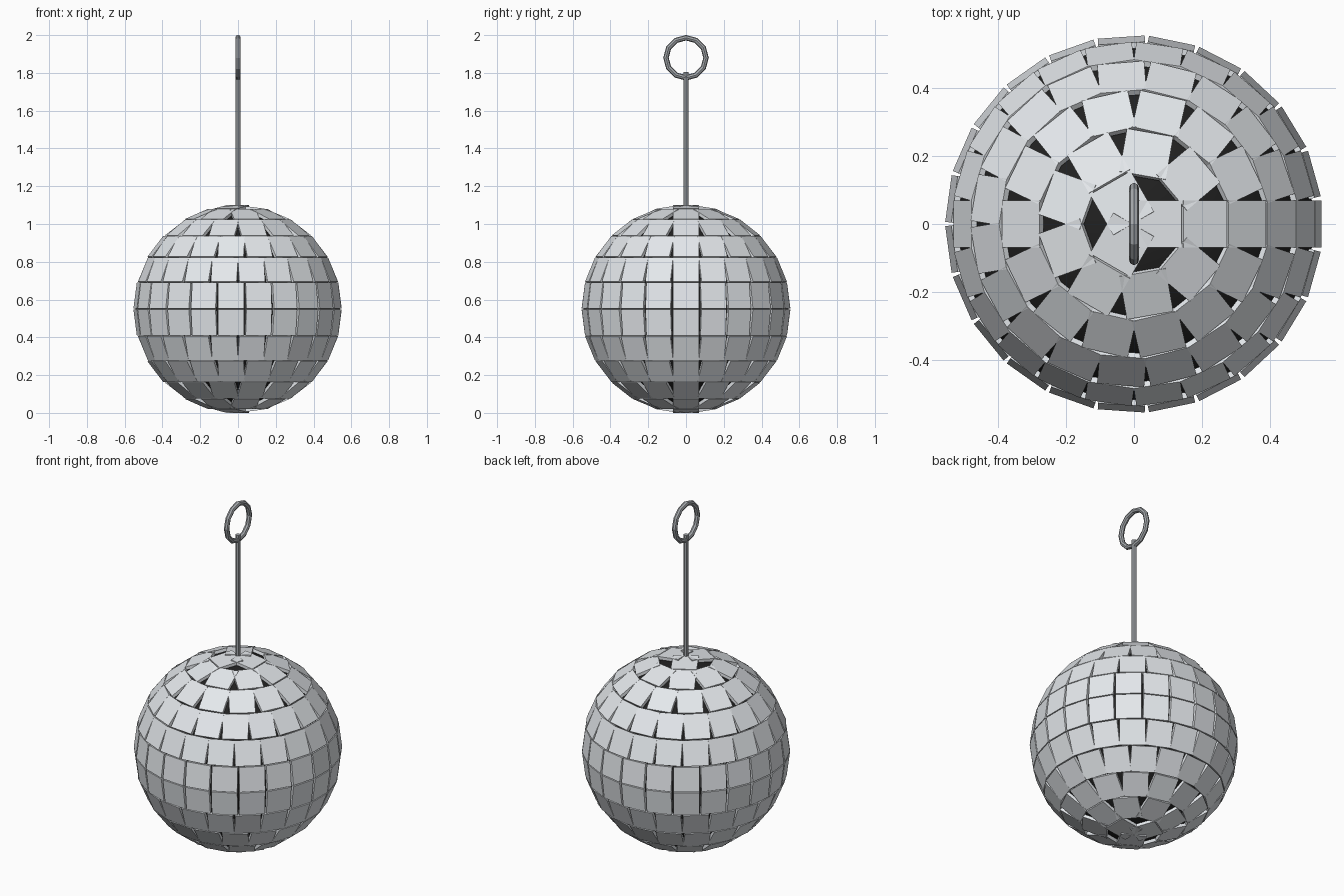
import bpy, bmesh, math
from mathutils import Matrix

if "Cube" in bpy.data.objects:
    bpy.data.objects.remove(bpy.data.objects["Cube"])

CZ, R, TILE, THICK = 0.55, 0.545, 0.138, 0.018


def material(name, rgb):
    m = bpy.data.materials.new(name)
    m.diffuse_color = (*rgb, 1)
    m.use_nodes = True
    m.node_tree.nodes["Principled BSDF"].inputs["Base Color"].default_value = m.diffuse_color
    return m


mirror = material("mirror", (0.78, 0.81, 0.84))
metal = material("metal", (0.38, 0.40, 0.42))
black = material("black", (0.015, 0.015, 0.015))


def finish(name, mat):
    ob = bpy.context.object
    ob.name = name
    ob.data.materials.append(mat)
    return ob


# dark inner core
bpy.ops.mesh.primitive_uv_sphere_add(segments=48, ring_count=24, radius=0.526, location=(0, 0, CZ))
finish("ball_core", black)
bpy.ops.object.shade_smooth()

# square mirror tiles in twelve latitude rows, as many as fit in each row
bm = bmesh.new()
for row in range(12):
    lat = math.radians(-82.5 + 15 * row)
    count = int(2 * math.pi * R * math.cos(lat) / 0.1427)
    for i in range(count):
        m = (Matrix.Translation((0, 0, CZ))
             @ Matrix.Rotation(2 * math.pi * i / count, 4, 'Z')
             @ Matrix.Rotation(-lat, 4, 'Y')
             @ Matrix.Translation((R - THICK / 2, 0, 0))
             @ Matrix.Diagonal((THICK, TILE, TILE, 1)))
        bmesh.ops.create_cube(bm, size=1, matrix=m)
mesh = bpy.data.meshes.new("mirror_tiles")
bm.to_mesh(mesh)
bm.free()
mesh.materials.append(mirror)
tiles = bpy.data.objects.new("mirror_tiles", mesh)
bpy.context.collection.objects.link(tiles)

# hanging rod
z0, z1 = 1.03, 1.805
bpy.ops.mesh.primitive_cylinder_add(vertices=8, radius=0.0145, depth=z1 - z0, location=(0, 0, (z0 + z1) / 2))
finish("hanging_rod", metal)

# hanging ring, standing in the YZ plane
bpy.ops.mesh.primitive_torus_add(major_segments=12, minor_segments=8, major_radius=0.106,
                                 minor_radius=0.0145, location=(0, 0, 1.88),
                                 rotation=(0, math.pi / 2, 0))
finish("hanging_ring", metal)
